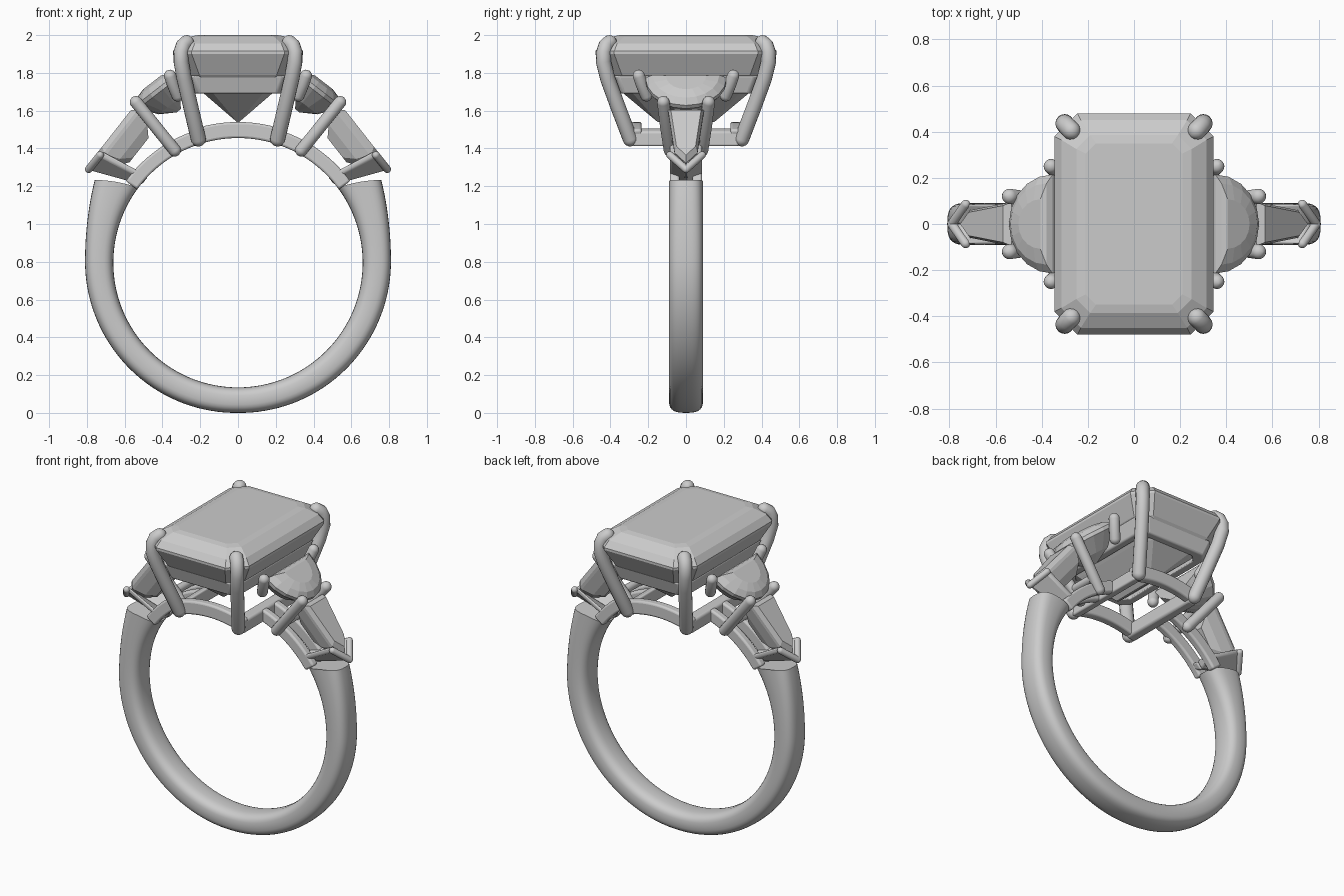
import bpy, bmesh, math
from mathutils import Vector

cube = bpy.data.objects.get("Cube")
if cube:
    bpy.data.objects.remove(cube)

GREY = (0.6, 0.6, 0.6, 1)
mat = bpy.data.materials.new("pale_grey")
mat.use_nodes = True
mat.diffuse_color = GREY
mat.node_tree.nodes["Principled BSDF"].inputs["Base Color"].default_value = GREY

CZ, R = 0.795, 0.66          # finger hole centre height and radius


def loft(name, rings, mirror="", loop=False, smooth=True, bevel=0):
    """Skin a row of equal-length point rings; cap the ends unless looped."""
    bm = bmesh.new()
    rows = [[bm.verts.new(p) for p in ring] for ring in rings]
    pairs = list(zip(rows, rows[1:])) + ([(rows[-1], rows[0])] if loop else [])
    n = len(rows[0])
    for a, b in pairs:
        for i in range(n):
            j = (i + 1) % n
            bm.faces.new((a[i], a[j], b[j], b[i]))
    if not loop:
        bm.faces.new(rows[0])
        bm.faces.new(rows[-1])
    bmesh.ops.recalc_face_normals(bm, faces=bm.faces)
    mesh = bpy.data.meshes.new(name)
    bm.to_mesh(mesh)
    bm.free()
    obj = bpy.data.objects.new(name, mesh)
    bpy.context.collection.objects.link(obj)
    mesh.materials.append(mat)
    if smooth:
        for o in bpy.context.selected_objects:
            o.select_set(False)
        obj.select_set(True)
        bpy.context.view_layer.objects.active = obj
        bpy.ops.object.shade_smooth_by_angle(angle=math.radians(40))
    if bevel:
        b = obj.modifiers.new("soft_edges", "BEVEL")
        b.width, b.segments = bevel, 3
    if mirror:
        m = obj.modifiers.new("mirror", "MIRROR")
        m.use_axis = ("x" in mirror, "y" in mirror, False)
        m.use_mirror_merge = False
    return obj


def prong(name, points, r, mirror="xy", sides=16):
    """Round wire through the points with domed ends."""
    pts = [Vector(p) for p in points]
    first, last = (pts[0] - pts[1]).normalized(), (pts[-1] - pts[-2]).normalized()
    domes = [math.radians(d) for d in (85, 60, 35, 15)]
    line = [(pts[0] + first * r * math.sin(d), r * math.cos(d), -first) for d in domes]
    for i, p in enumerate(pts):
        t = pts[min(i + 1, len(pts) - 1)] - pts[max(i - 1, 0)]
        line.append((p, r, t.normalized()))
    line += [(pts[-1] + last * r * math.sin(d), r * math.cos(d), last) for d in reversed(domes)]
    rings = []
    for p, rad, t in line:
        u = t.cross(Vector((1, -1, 0))).normalized()
        v = t.cross(u)
        rings.append([p + rad * (u * math.cos(a) + v * math.sin(a))
                      for a in (math.tau * k / sides for k in range(sides))])
    loft(name, rings, mirror)


def octagon(hx, hy, c, z):
    """Rectangle with clipped corners."""
    quarter = [(hx, hy - c), (hx - c, hy)]
    flip = quarter[::-1]
    return ([(x, y, z) for x, y in quarter] + [(-x, y, z) for x, y in flip]
            + [(-x, -y, z) for x, y in quarter] + [(x, -y, z) for x, y in flip])


def tilted_gem(name, start, end, outline, centre, levels):
    """Side stone whose outline runs from start to end and faces outward."""
    o = Vector((start[0], 0, start[1]))
    u = (Vector((end[0], 0, end[1])) - o).normalized()
    n = Vector((-u.z, 0, u.x))
    rings = [[o + u * (centre + (a - centre) * s) + Vector((0, b * s, 0)) + n * h
              for a, b in outline] for s, h in levels]
    loft(name, rings, "x", smooth=False)


def arc_rail(name, a0, a1, r0, r1, y0, y1, mirror, steps=20):
    """Square wire following the finger hole."""
    rings = []
    for i in range(steps + 1):
        a = math.radians(a0 + (a1 - a0) * i / steps)
        rings.append([(r * math.cos(a), y, CZ + r * math.sin(a))
                      for r, y in ((r0, y0), (r1, y0), (r1, y1), (r0, y1))])
    loft(name, rings, mirror, bevel=0.012)


# Band: rounded section, thicker toward the shoulders, ends cut on a slant
rings = []
STEPS, SIDES = 96, 28
for i in range(STEPS + 1):
    s = 2 * i / STEPS - 1
    ring = []
    for k in range(SIDES):
        c, d = math.cos(math.tau * k / SIDES), math.sin(math.tau * k / SIDES)
        f = 0.5 + 0.5 * math.copysign(abs(c) ** 0.7, c)
        y = 0.09 * math.copysign(abs(d) ** 0.7, d)
        deg = abs(s) * (127 - 7 * f * abs(s) ** 4)
        t = 0.135 + 0.015 * min(deg / 90, 1) + 0.075 * (max(deg - 90, 0) / 32) ** 2
        a = math.radians(math.copysign(deg, s) - 90)
        ring.append(((R + t * f) * math.cos(a), y, CZ + (R + t * f) * math.sin(a)))
    rings.append(ring)
loft("band", rings)

# V shaped claws closing the shoulders
apex = [Vector((0.51, 0, 1.205)), Vector((0.79, 0, 1.28))]
tips = [Vector((0.50, 0.085, 1.235)), Vector((0.735, 0.085, 1.365))]
thick = Vector((-0.035, 0.0, 0.045))
loft("v_claw", [[apex[0], apex[1], apex[1] + thick, apex[0] + thick],
                [tips[0], tips[1], tips[1] + thick * 0.5, tips[0] + thick * 0.5]],
     "xy", bevel=0.012)
prong("v_claw_rim", [(0.79, 0, 1.29), (0.73, 0.085, 1.365)], 0.02)

# Shoulder rails and the arched base of the head
arc_rail("shoulder_rail", 36, 72, R, 0.735, 0.035, 0.085, "xy")
arc_rail("base_arch", 71, 109, R, 0.745, 0.235, 0.29, "y")
loft("base_side_bar", [[(x, y, z) for x, z in ((0.18, 1.42), (0.235, 1.41),
                                               (0.235, 1.49), (0.18, 1.51))]
                       for y in (-0.28, 0.28)], "x", bevel=0.012)

# Upper gallery frame under the centre stone
loft("gallery_frame", [octagon(0.255, 0.38, 0.05, 1.69), octagon(0.285, 0.41, 0.05, 1.785),
                       octagon(0.245, 0.37, 0.05, 1.785), octagon(0.205, 0.33, 0.05, 1.69)],
     loop=True, bevel=0.01)

# Centre stone: step cut with clipped corners
loft("centre_stone", [octagon(0.006, 0.15, 0.002, 1.54), octagon(0.18, 0.33, 0.05, 1.69),
                      octagon(0.285, 0.42, 0.08, 1.79), octagon(0.345, 0.48, 0.1, 1.9),
                      octagon(0.345, 0.48, 0.1, 1.915), octagon(0.315, 0.45, 0.085, 1.955),
                      octagon(0.25, 0.385, 0.06, 1.993), octagon(0.21, 0.35, 0.045, 2.0)],
     smooth=False)
prong("centre_prong", [(0.21, 0.295, 1.45), (0.25, 0.36, 1.62), (0.285, 0.415, 1.77),
                       (0.301, 0.437, 1.86), (0.301, 0.435, 1.91), (0.29, 0.424, 1.945),
                       (0.272, 0.405, 1.96)], 0.04)

# Half moon side stones
moon = [(0.24 * math.sin(math.pi * k / 10), -0.215 * math.cos(math.pi * k / 10))
        for k in range(11)]
tilted_gem("half_moon_stone", (0.345, 1.765), (0.52, 1.63), moon, 0.07,
           [(0.12, -0.15), (0.6, -0.1), (1, -0.01), (1, 0.012), (0.82, 0.04), (0.5, 0.055)])
prong("half_moon_prong", [(0.32, 0.21, 1.68), (0.345, 0.235, 1.74), (0.36, 0.25, 1.785)], 0.032)

# Tapered shoulder stones
bullet = [(0, -0.095), (0.29, -0.06), (0.36, 0), (0.29, 0.06), (0, 0.095)]
tilted_gem("shoulder_stone", (0.525, 1.6), (0.745, 1.32), bullet, 0.15,
           [(0.45, -0.13), (0.8, -0.08), (1, -0.01), (1, 0.008), (0.84, 0.035)])
prong("shoulder_prong", [(0.335, 0.085, 1.39), (0.44, 0.105, 1.52), (0.54, 0.12, 1.645)], 0.033)
prong("shoulder_crossbar", [(0.385, -0.1, 1.45), (0.385, 0.1, 1.45)], 0.025, "x")
